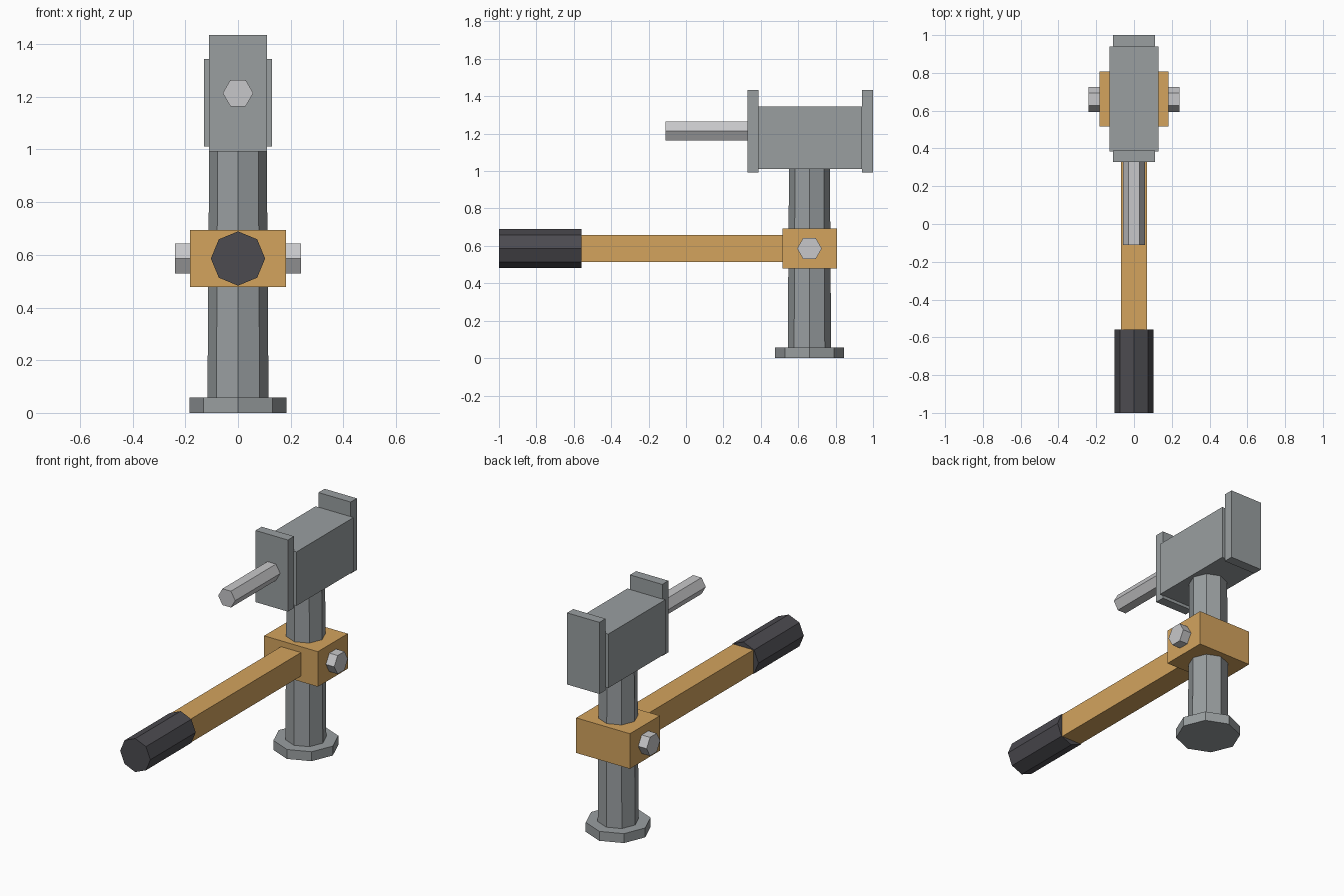
import bpy, bmesh
from math import pi
from mathutils import Matrix, Vector

cube = bpy.data.objects.get("Cube")
if cube:
    bpy.data.objects.remove(cube, do_unlink=True)


def material(name, srgb):
    color = [(c / 255) ** 2.2 for c in srgb] + [1]
    mat = bpy.data.materials.new(name)
    mat.use_nodes = True
    mat.diffuse_color = color
    bsdf = next(n for n in mat.node_tree.nodes if n.type == "BSDF_PRINCIPLED")
    bsdf.inputs["Base Color"].default_value = color
    return mat


steel = material("grey steel", (152, 157, 159))
bright = material("bright steel", (198, 198, 200))
wood = material("wood", (210, 162, 94))
rubber = material("dark rubber", (77, 76, 81))


def finish(name, bm, mat):
    mesh = bpy.data.meshes.new(name)
    bm.to_mesh(mesh)
    bm.free()
    mesh.materials.append(mat)
    obj = bpy.data.objects.new(name, mesh)
    bpy.context.collection.objects.link(obj)
    return obj


def box(name, low, high, mat):
    low, high = Vector(low), Vector(high)
    bm = bmesh.new()
    bmesh.ops.create_cube(bm, size=1)
    bmesh.ops.scale(bm, vec=high - low, verts=bm.verts)
    bmesh.ops.translate(bm, vec=(low + high) / 2, verts=bm.verts)
    return finish(name, bm, mat)


def prism(name, start, end, sides, r1, r2, mat, spin=0):
    """Faceted bar from start to end, spun about its own axis."""
    start, end = Vector(start), Vector(end)
    axis = end - start
    turn = Vector((0, 0, 1)).rotation_difference(axis).to_matrix().to_4x4()
    bm = bmesh.new()
    bmesh.ops.create_cone(
        bm, cap_ends=True, segments=sides, radius1=r1, radius2=r2, depth=axis.length,
        matrix=Matrix.Translation((start + end) / 2) @ turn @ Matrix.Rotation(spin, 4, "Z"))
    return finish(name, bm, mat)


post_y = 0.66
grip_z = 0.586

# Upright post and foot
prism("foot", (0, post_y, 0), (0, post_y, 0.058), 8, 0.184, 0.184, steel)
prism("post", (0, post_y, 0.05), (0, post_y, 1.05), 8, 0.116, 0.109, steel)

# Head with an end plate at each side and a rod in front
box("head", (-0.129, 0.385, 1.012), (0.129, 0.94, 1.344), steel)
for name, y in (("front_plate", 0.328), ("back_plate", 0.94)):
    box(name, (-0.11, y, 0.993), (0.11, y + 0.06, 1.434), steel)
prism("rod", (0, -0.11, 1.214), (0, 0.34, 1.214), 6, 0.058, 0.058, bright, pi / 6)

# Wooden clamp, cross bolt, handle and grip
box("clamp", (-0.183, 0.516, 0.478), (0.183, 0.807, 0.694), wood)
prism("cross_bolt", (-0.24, post_y, grip_z), (0.24, post_y, grip_z), 6, 0.066, 0.066, bright)
box("handle", (-0.068, -0.6, 0.513), (0.068, 0.53, 0.658), wood)
prism("grip", (0, -1, grip_z), (0, -0.558, grip_z), 8, 0.103, 0.103, rubber)
